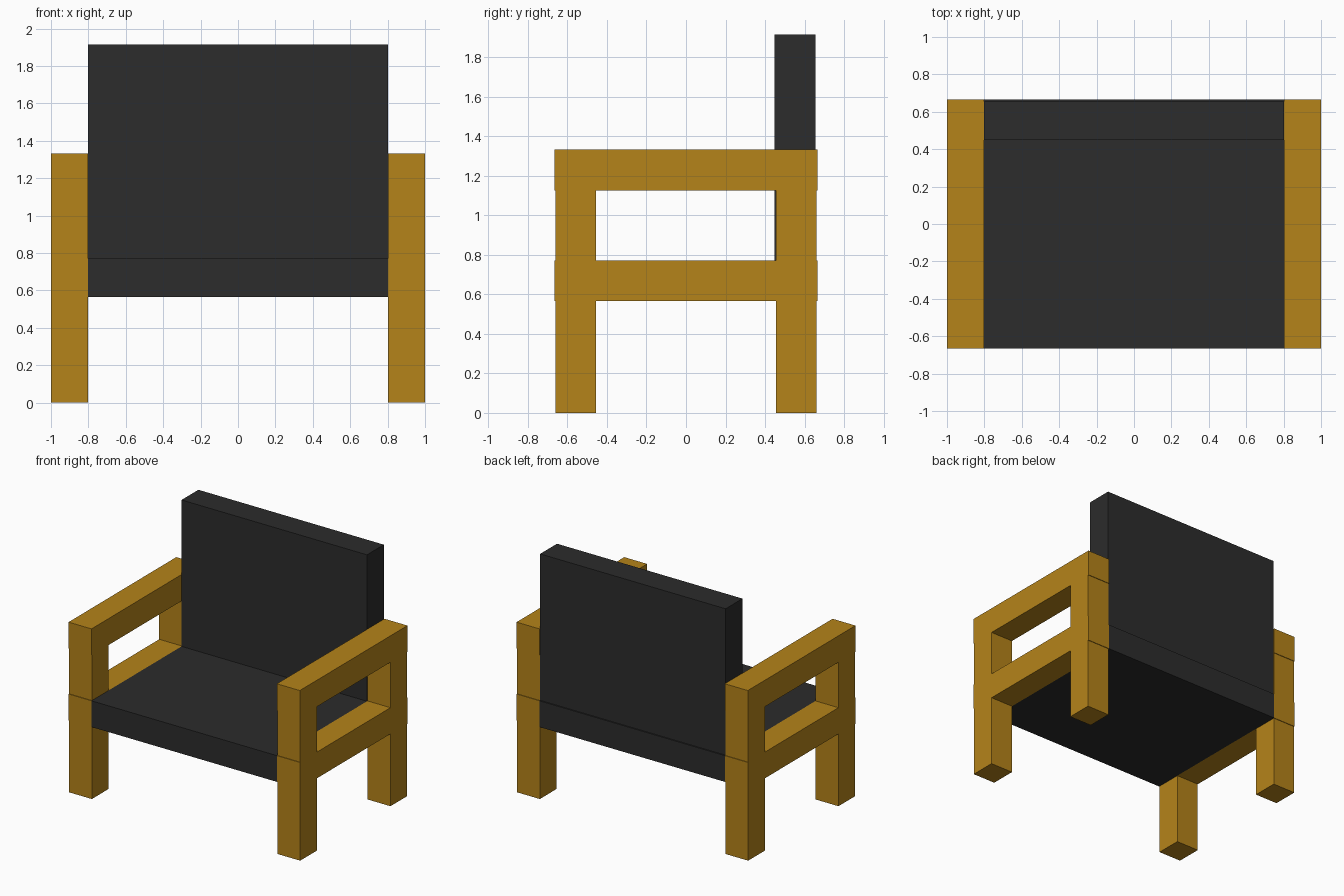
import bpy

if "Cube" in bpy.data.objects:
    bpy.data.objects.remove(bpy.data.objects["Cube"])


def material(name, color):
    mat = bpy.data.materials.new(name)
    mat.diffuse_color = (*color, 1)
    mat.use_nodes = True
    mat.node_tree.nodes["Principled BSDF"].inputs["Base Color"].default_value = mat.diffuse_color
    return mat


def box(name, x, y, z, mat):
    """Box from (min, max) ranges on each axis."""
    bpy.ops.mesh.primitive_cube_add(
        size=1, location=[(a + b) / 2 for a, b in (x, y, z)])
    ob = bpy.context.object
    ob.name = name
    ob.scale = [b - a for a, b in (x, y, z)]
    bpy.ops.object.transform_apply(location=False, rotation=False, scale=True)
    ob.data.materials.append(mat)
    return ob


wood = material("wood", (0.46, 0.227, 0.01))
fabric = material("dark_fabric", (0.025, 0.025, 0.025))

INNER, OUTER = 0.802, 1.0
DEPTH = (-0.665, 0.665)
RAIL = (0.565, 0.77)
ARM = (1.125, 1.332)

# Side frames: two legs with posts above, a seat rail and an armrest
for side, x in (("left", (-OUTER, -INNER)), ("right", (INNER, OUTER))):
    for end, y in (("front", (-0.66, -0.455)), ("back", (0.455, 0.66))):
        box(f"{side}_{end}_leg", x, y, (0, RAIL[0]), wood)
        box(f"{side}_{end}_arm_post", x, y, (RAIL[1], ARM[0]), wood)
    box(f"{side}_seat_rail", x, DEPTH, RAIL, wood)
    box(f"{side}_armrest", x, DEPTH, ARM, wood)

# Cushions
box("seat", (-INNER, INNER), DEPTH, RAIL, fabric)
box("backrest", (-INNER, INNER), (0.448, 0.656), (RAIL[1], 1.915), fabric)
